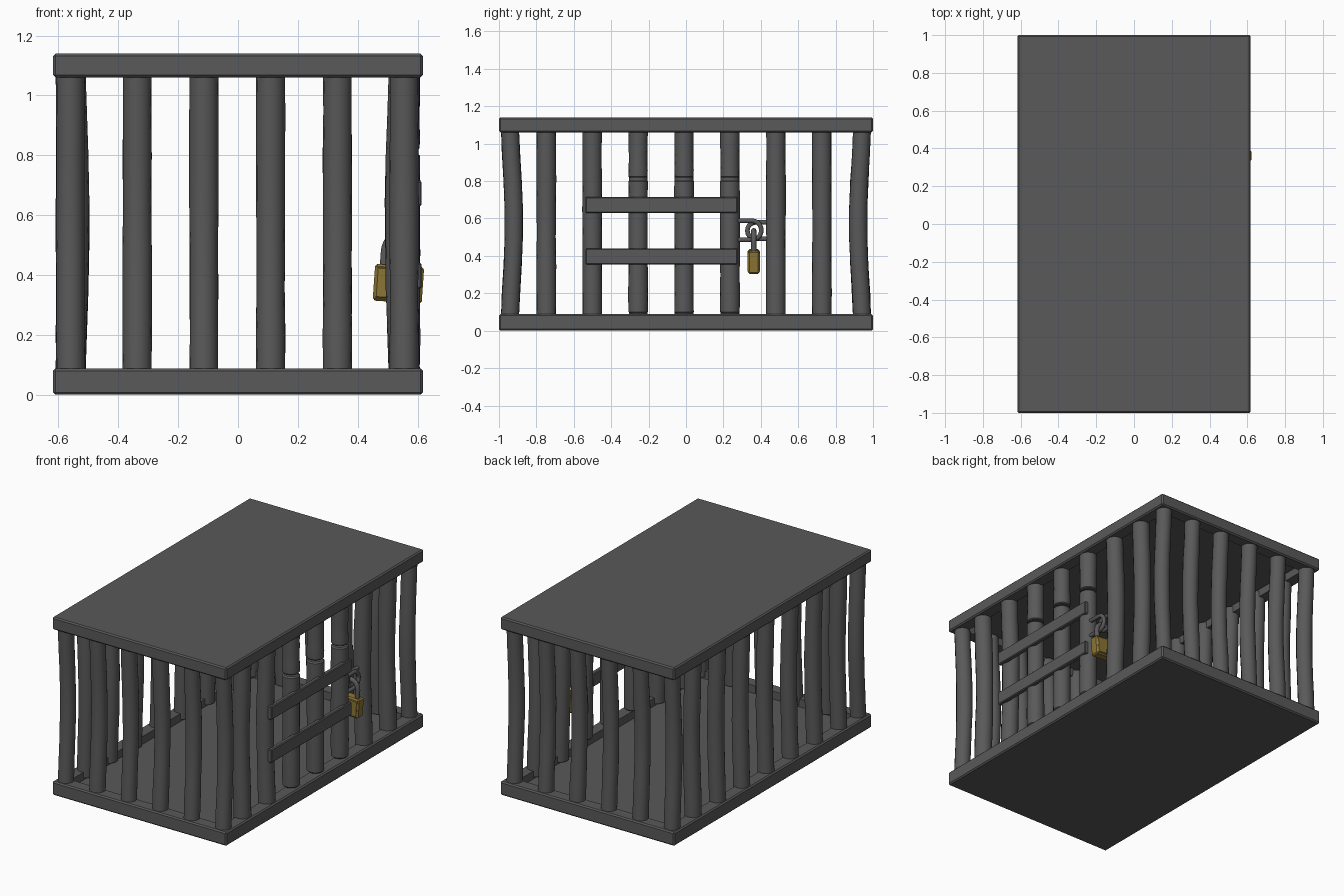
import bpy, bmesh, math, random
from mathutils import Vector, Matrix

if "Cube" in bpy.data.objects:
    bpy.data.objects.remove(bpy.data.objects["Cube"])

random.seed(4)


def material(name, rgb):
    m = bpy.data.materials.new(name)
    m.diffuse_color = (*rgb, 1)
    m.use_nodes = True
    m.node_tree.nodes["Principled BSDF"].inputs["Base Color"].default_value = m.diffuse_color
    return m


IRON = material("dark iron", (0.1, 0.1, 0.1))
BRASS = material("brass", (0.26, 0.18, 0.035))


def finish(bm, name, mat, angle=40):
    bmesh.ops.recalc_face_normals(bm, faces=bm.faces)
    me = bpy.data.meshes.new(name)
    bm.to_mesh(me)
    bm.free()
    me.materials.append(mat)
    ob = bpy.data.objects.new(name, me)
    bpy.context.collection.objects.link(ob)
    bpy.ops.object.select_all(action='DESELECT')
    ob.select_set(True)
    bpy.context.view_layer.objects.active = ob
    bpy.ops.object.shade_smooth_by_angle(angle=math.radians(angle))
    return ob


def box(name, lo, hi, mat, bevel=0.006, tilt=0):
    lo, hi = Vector(lo), Vector(hi)
    bm = bmesh.new()
    bmesh.ops.create_cube(bm, size=1)
    bmesh.ops.scale(bm, vec=hi - lo, verts=bm.verts)
    bmesh.ops.bevel(bm, geom=bm.edges[:], offset=bevel, segments=1, affect='EDGES')
    bmesh.ops.rotate(bm, matrix=Matrix.Rotation(tilt, 3, 'Y'), verts=bm.verts)
    bmesh.ops.translate(bm, vec=(lo + hi) / 2, verts=bm.verts)
    return finish(bm, name, mat, 20)


def slab(name, z0, z1, up):
    """Panel with a raised rim on its inner side."""
    bm = bmesh.new()
    bmesh.ops.create_cube(bm, size=1)
    bmesh.ops.scale(bm, vec=(1.235, 2, z1 - z0), verts=bm.verts)
    bmesh.ops.translate(bm, vec=(0, 0, (z0 + z1) / 2), verts=bm.verts)
    bmesh.ops.bevel(bm, geom=bm.edges[:], offset=0.008, segments=1, affect='EDGES')
    bm.normal_update()
    f = max((f for f in bm.faces if f.normal.z * up > 0.9), key=lambda f: f.calc_area())
    bmesh.ops.inset_region(bm, faces=[f], thickness=0.1)
    ext = bmesh.ops.extrude_face_region(bm, geom=[f])
    verts = [v for v in ext['geom'] if isinstance(v, bmesh.types.BMVert)]
    bmesh.ops.translate(bm, vec=(0, 0, -0.05 * up), verts=verts)
    if f.is_valid:
        bmesh.ops.delete(bm, geom=[f], context='FACES_ONLY')
    return finish(bm, name, IRON, 20)


def bar(name, x, y, z0, z1, bow=(0, 0), r=0.049, cap=0, sides=16):
    """Round bar, bowed towards the cage middle and slightly uneven."""
    rings = [(z0, r)] + [(z0 + (z1 - z0) * k / 7, r + random.uniform(-.0015, .0015))
                         for k in range(1, 7)] + [(z1, r)]
    if cap:
        rings = [(z0, r - cap), (z0 + cap, r)] + rings[1:-1] + [(z1 - cap, r), (z1, r - cap)]
    bm = bmesh.new()
    loops = []
    for z, rr in rings:
        s = math.sin(math.pi * (z - z0) / (z1 - z0)) ** 1.5 if z0 < z < z1 else 0
        loops.append([bm.verts.new((x + bow[0] * s + rr * math.cos(2 * math.pi * i / sides),
                                    y + bow[1] * s + rr * math.sin(2 * math.pi * i / sides), z))
                      for i in range(sides)])
    for a, b in zip(loops, loops[1:]):
        for i in range(sides):
            j = (i + 1) % sides
            bm.faces.new((a[i], a[j], b[j], b[i]))
    bm.faces.new(loops[0][::-1])
    bm.faces.new(loops[-1])
    return finish(bm, name, IRON)


def rod(name, pts, r):
    cu = bpy.data.curves.new(name, 'CURVE')
    cu.dimensions = '3D'
    cu.bevel_depth = r
    cu.bevel_resolution = 3
    cu.use_fill_caps = True
    sp = cu.splines.new('POLY')
    sp.points.add(len(pts) - 1)
    for p, c in zip(sp.points, pts):
        p.co = (*c, 1)
    cu.materials.append(IRON)
    ob = bpy.data.objects.new(name, cu)
    bpy.context.collection.objects.link(ob)


# floor and roof
slab("floor", 0.0, 0.088, 1)
slab("roof", 1.06, 1.14, -1)

# end rows of bars, corners included
for side, label in ((-1, "front"), (1, "back")):
    for i in range(6):
        bar(f"{label}_bar_{i + 1}", -0.56 + 0.223 * i, 0.942 * side, 0.05, 1.1,
            (0, -0.022 * side), 0.048)

# side rows; the right row holds the door
for i in range(7):
    y = -0.747 + 0.2455 * i
    bar(f"left_bar_{i + 1}", -0.56, y, 0.05, 1.1, (0.013, 0), 0.05)
    if i in (2, 3, 4):
        bar(f"door_bar_{i - 1}", 0.556, y, 0.093, 0.807, r=0.052, cap=0.008)
        bar(f"door_top_stub_{i - 1}", 0.556, y, 0.819, 1.1, r=0.051, cap=0.005)
    else:
        bar(f"right_bar_{i + 1}", 0.556, y, 0.05, 1.1, (-0.013, 0), 0.052)

# door straps
for n, z in (("upper", 0.63), ("lower", 0.355)):
    box(f"{n}_door_strap", (0.585, -0.538, z), (0.614, 0.275, z + 0.085), IRON, 0.005)


# hasp loops: one from the door, one from the fixed bar
def hasp(name, y0, yc, zc, r, x):
    s = 1 if yc > y0 else -1
    arc = [(x, yc + s * r * math.cos(a), zc + r * math.sin(a))
           for a in (math.pi / 2 - math.pi * k / 10 for k in range(11))]
    rod(name, [(x, y0, zc + r)] + arc + [(x, y0, zc - r)], 0.013)


hasp("door_hasp", 0.25, 0.352, 0.537, 0.051, 0.572)
hasp("bar_hasp", 0.46, 0.372, 0.535, 0.044, 0.545)

# padlock
TILT = math.radians(4)
box("padlock_body", (0.454, 0.332, 0.309), (0.618, 0.392, 0.432), BRASS, 0.008, TILT)
box("padlock_core", (0.462, 0.328, 0.32), (0.61, 0.396, 0.421), BRASS, 0.003, TILT)
rot = Matrix.Rotation(TILT, 3, 'Y')
c = Vector((0.536, 0.362, 0.37))
path = [Vector((-0.052, 0, 0.03))]
path += [Vector((-0.052 * math.cos(math.pi * k / 12), 0, 0.108 + 0.056 * math.sin(math.pi * k / 12)))
         for k in range(13)]
path += [Vector((0.052, 0, 0.03))]
rod("padlock_shackle", [c + rot @ p for p in path], 0.015)
